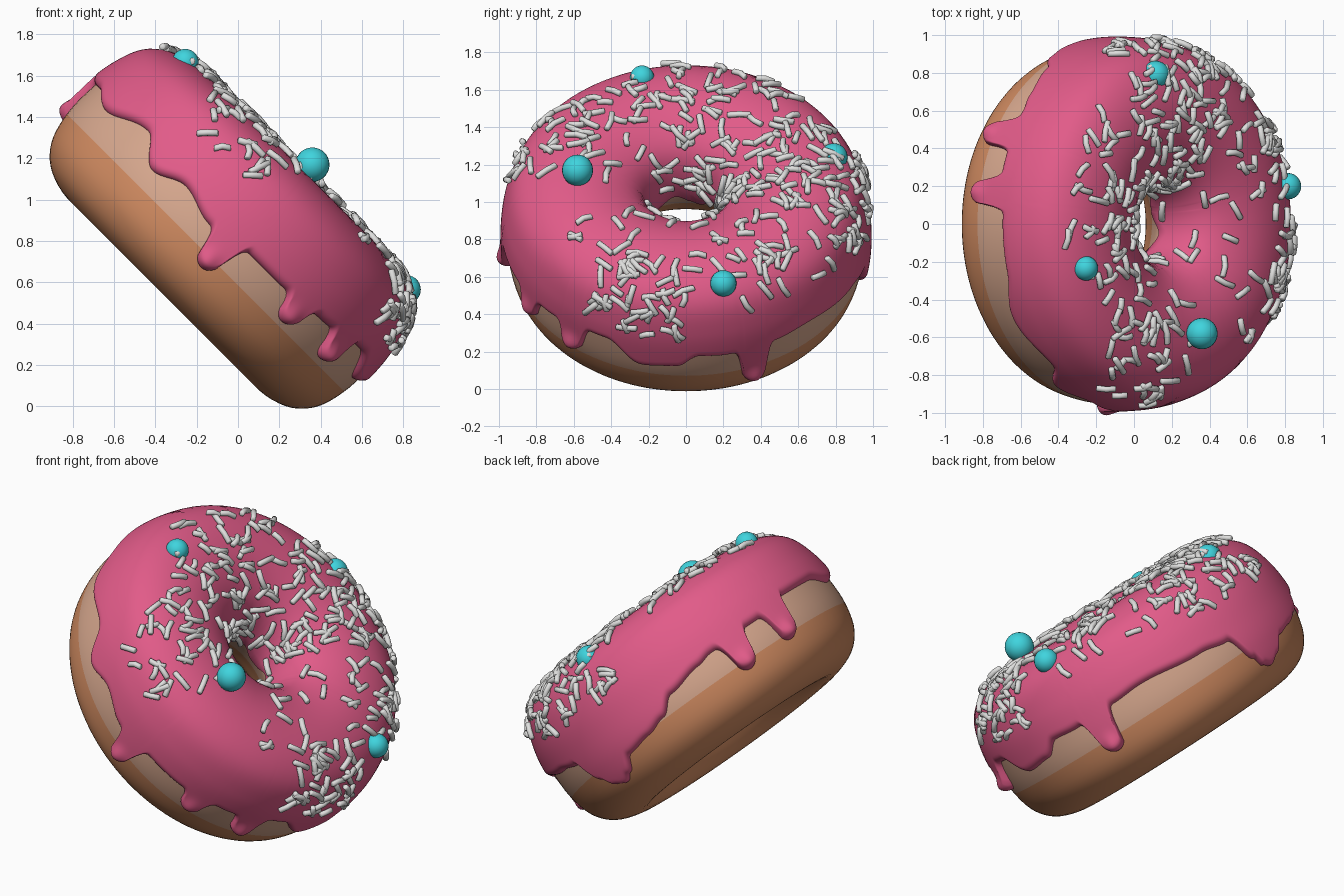
import bpy, bmesh, math, random
from mathutils import Vector, Matrix

if "Cube" in bpy.data.objects:
    bpy.data.objects.remove(bpy.data.objects["Cube"])

random.seed(7)
TILT = Matrix.Translation((-0.44, 0, 0.46)) @ Matrix.Rotation(math.radians(45), 4, 'Y')

# ring cross-section (radius, height): bottom, outside, top, inside
PROFILE = [(.63, .115), (.80, .15), (.905, .25), (.95, .40), (.955, .56), (.935, .72),
           (.875, .87), (.75, .955), (.58, .98), (.42, .945), (.29, .86), (.235, .72),
           (.24, .58), (.31, .46), (.41, .33), (.51, .20)]
# lower rim of the icing (angle in degrees, height)
RIM = [(-182, .60), (-165, .60), (-150, .545), (-130, .62), (-119, .50), (-108, .56), (-95, .51),
       (-81, .545), (-70, .545), (-50, .565), (-44, .57), (-32, .60), (-26, .60), (-14, .475),
       (-3, .49), (4, .56), (13, .55), (30, .56), (40, .57), (64, .53), (75, .50), (81, .34),
       (84, .275), (88, .25), (92, .28), (98, .36), (108, .38), (116, .41), (123, .49),
       (136, .53), (142, .55), (157, .56), (162, .56), (178, .60), (180.1, .60)]
# round narrow drips (angle, height of the tip, extra thickness)
DRIPS = [(-88, .335, .03), (-59, .425, .02), (-38.5, .43, .03), (22, .32, .03),
         (150.5, .35, .03), (170, .365, .025)]


def material(name, rgb):
    m = bpy.data.materials.new(name)
    m.diffuse_color = (*rgb, 1)
    m.use_nodes = True
    m.node_tree.nodes["Principled BSDF"].inputs["Base Color"].default_value = m.diffuse_color
    return m


def prof(t):
    n = len(PROFILE)
    i = math.floor(t)
    f = t - i
    a, b, c, d = (Vector(PROFILE[(i + k) % n]) for k in (-1, 0, 1, 2))
    return .5 * (2 * b + (c - a) * f + (2 * a - 5 * b + 4 * c - d) * f * f
                 + (3 * b - a - 3 * c + d) * f ** 3)


def normal(t):
    d = (prof(t + .02) - prof(t - .02)).normalized()
    return Vector((d.y, -d.x))


def rim(deg):
    h = .6
    for (a, p), (b, q) in zip(RIM, RIM[1:]):
        if a <= deg <= b:
            h = p + (q - p) * (.5 - .5 * math.cos(math.pi * (deg - a) / (b - a)))
            break
    for c, tip, _ in DRIPS:  # semicircular tip, then a fillet up to the rim
        d = abs(deg - c) / 3.7
        if d < 1:
            h = min(h, tip + .065 * (1 - math.sqrt(1 - d * d)))
        elif d < 2:
            h -= max(0, h - tip - .065) * (2 - d) ** 3
    return h


def rim_param(h):
    lo, hi = 1.5, 7.0
    for _ in range(25):
        mid = (lo + hi) / 2
        lo, hi = (mid, hi) if prof(mid).y < h else (lo, mid)
    return lo


def spin(q, ang):
    return Vector((q.x * math.cos(ang), q.x * math.sin(ang), q.y))


def finish(name, bm, mats, rule=None):
    me = bpy.data.meshes.new(name)
    for f in bm.faces:
        f.smooth = True
        if rule:
            f.material_index = rule(f)
    bm.transform(TILT)
    bm.to_mesh(me)
    bm.free()
    for m in mats:
        me.materials.append(m)
    ob = bpy.data.objects.new(name, me)
    bpy.context.collection.objects.link(ob)
    return ob


def grid(bm, rows, close):
    v = [[bm.verts.new(p) for p in r] for r in rows]
    n, m = len(v), len(v[0])
    for i in range(n):
        for j in range(m if close else m - 1):
            k, l = (i + 1) % n, (j + 1) % m
            bm.faces.new((v[i][j], v[k][j], v[k][l], v[i][l]))


dough = material("baked_dough", (.64, .26, .12))
pale = material("pale_dough", (.68, .39, .27))
pink = material("pink_icing", (.76, .105, .25))
white = material("white_sprinkle", (.74, .74, .73))
cyan = material("turquoise_pearl", (.05, .66, .73))

# dough ring with a pale band around the middle
bm = bmesh.new()
ts = [k / 5 for k in range(80)]
grid(bm, [[spin(prof(t), math.tau * i / 128) for t in ts] for i in range(128)], True)
finish("dough_ring", bm, [dough, pale], lambda f: int(f.calc_center_median().z > .41))

# icing shell with rounded, dripping rim
rows = []
N, M = 600, 46
for i in range(N):
    deg = -180 + 360 * i / N
    ang = math.radians(deg)
    t0 = rim_param(rim(deg))
    t1 = 12.3 + .25 * math.sin(5 * ang)
    e0, e1 = prof(t0), prof(t1)
    row = []
    for j in range(M + 1):
        t = t0 + (t1 - t0) * (j / M) ** 2
        p = prof(t)
        d0 = (p - e0).length
        d = min(d0, (p - e1).length, .045) / .045
        thick = .042
        for a, tip, amp in DRIPS:
            thick += amp * math.exp(-((deg - a) / 3) ** 2 - ((p.y - tip - .05) / .05) ** 2)
        row.append(spin(p + normal(t) * (thick * math.sqrt(1 - (1 - d) ** 2) - .006), ang))
    rows.append(row)
bm = bmesh.new()
grid(bm, rows, False)
finish("icing", bm, [pink])


# sprinkles: short rods lying on the icing, some slightly bent
def sprinkle(bm, deg, t):
    ang = math.radians(deg)
    pos = spin(prof(t) + normal(t) * random.uniform(.046, .062), ang)
    up = spin(normal(t), ang).normalized()
    side = Vector((-math.sin(ang), math.cos(ang), 0))
    along = Matrix.Rotation(random.uniform(0, math.pi), 3, up) @ side
    across = up.cross(along)
    half, bend = random.uniform(.038, .064), random.choice((0, 0, .009, -.009))
    rings = []
    for x, r in ((-1, .012), (-.92, .0165), (0, .0165), (.92, .0165), (1, .012)):
        c = pos + along * half * x + across * bend * x * x - up * .006 * x * x
        rings.append([bm.verts.new(c + (across * math.cos(a) + up * math.sin(a)) * r)
                      for a in (math.tau * k / 8 for k in range(8))])
    for a, b in zip(rings, rings[1:]):
        for k in range(8):
            bm.faces.new((a[k], a[k - 1], b[k - 1], b[k]))
    bm.faces.new(rings[0])
    bm.faces.new(rings[-1][::-1])


# clusters: (count, angle from, to, cross-section from, to)
CLUSTERS = [(95, 62, 114, 5.0, 11.4), (48, -32, 0, 4.9, 8.0), (50, 115, 185, 6.6, 11.6),
            (28, -175, -125, 7.0, 11.4), (24, -122, -95, 5.4, 8.2), (22, 15, 62, 5.6, 8.5),
            (85, -180, 180, 6.4, 11.4)]
bm = bmesh.new()
for count, a, b, t0, t1 in CLUSTERS:
    while count:
        t = random.uniform(t0, t1)
        if random.random() < prof(t).x:  # fewer where the ring is narrow
            sprinkle(bm, random.uniform(a, b), t)
            count -= 1
bmesh.ops.recalc_face_normals(bm, faces=bm.faces)
finish("sprinkles", bm, [white])

# four sugar pearls
PEARLS = [(.36, -.58, 1.17, .083), (-.255, -.235, 1.665, .065),
          (.115, .79, 1.24, .074), (.815, .2, .565, .07)]
for x, y, z, r in PEARLS:
    bm = bmesh.new()
    bmesh.ops.create_uvsphere(bm, u_segments=24, v_segments=14, radius=r)
    bm.transform(TILT.inverted() @ Matrix.Translation((x, y, z)))
    finish("sugar_pearl", bm, [cyan])
